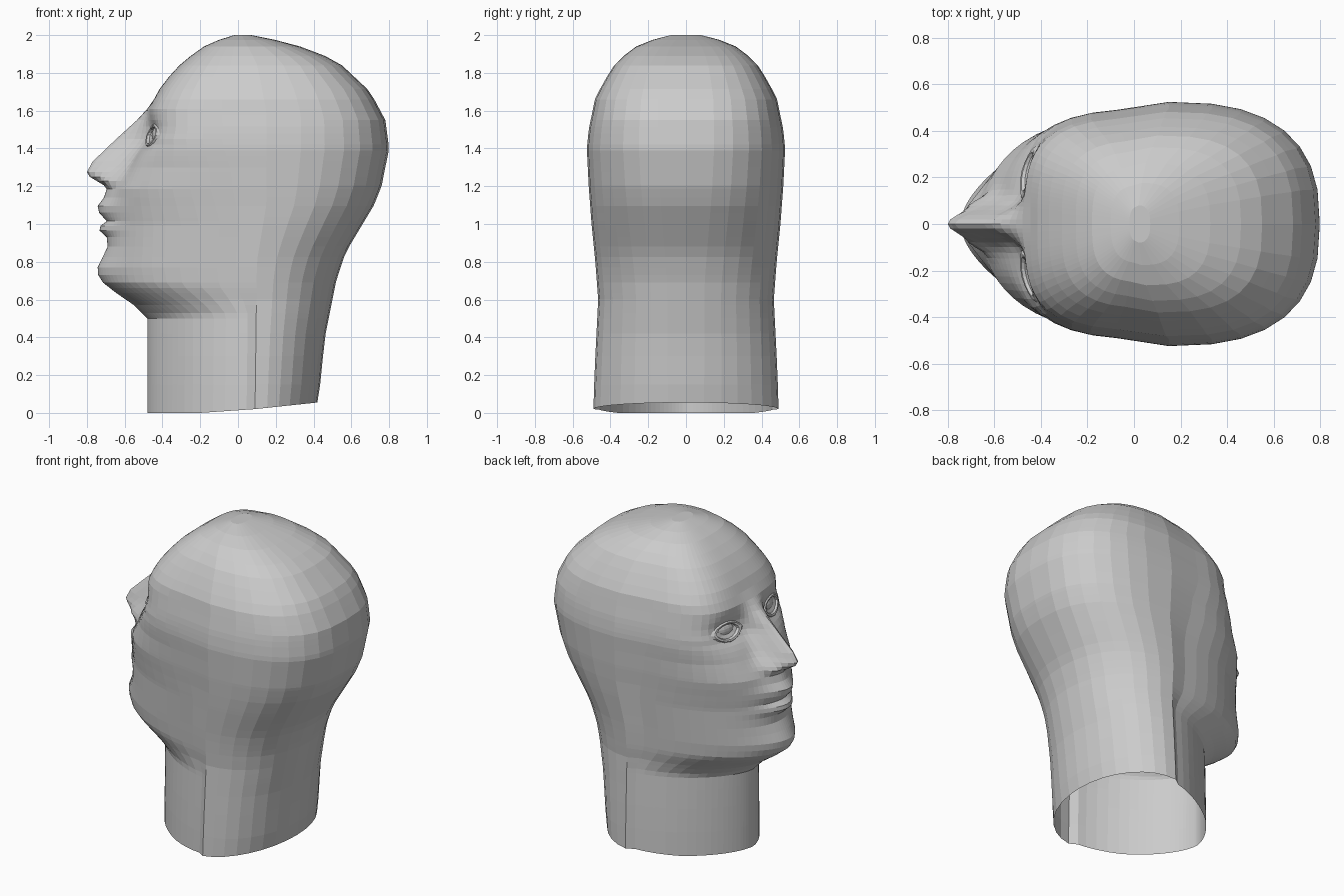
import bpy, bmesh, math

if "Cube" in bpy.data.objects:
    bpy.data.objects.remove(bpy.data.objects["Cube"])

def lerp(table, v):
    """Piecewise linear lookup in a list of (position, value)."""
    if v <= table[0][0]:
        return table[0][1]
    for (a, p), (b, q) in zip(table, table[1:]):
        if v <= b:
            return p + (q - p) * (v - a) / (b - a)
    return table[-1][1]

# Profiles by height: midline face outline, face without nose and lips, back, half width
OUTLINE = [(0, -.48), (.5, -.48), (.57, -.55), (.635, -.645), (.69, -.715), (.73, -.74), (.77, -.743),
           (.88, -.69), (.93, -.695), (.965, -.733), (.99, -.728), (1.015, -.695), (1.06, -.735),
           (1.095, -.743), (1.14, -.71), (1.185, -.695), (1.205, -.71), (1.25, -.785), (1.275, -.80),
           (1.33, -.77), (1.45, -.645), (1.55, -.535), (1.61, -.48), (1.66, -.445), (1.715, -.415),
           (1.78, -.365), (1.84, -.31), (1.89, -.25), (1.94, -.18), (1.975, -.10), (2, -.02)]
FACE = [(0, -.48), (.5, -.48), (.56, -.53), (.63, -.62), (.69, -.69), (.77, -.70), (1.0, -.675),
        (1.18, -.65), (1.3, -.58), (1.42, -.505), (1.5, -.475), (1.61, -.47), (1.66, -.445), (1.715, -.415),
        (1.78, -.365), (1.84, -.31), (1.89, -.25), (1.94, -.18), (1.975, -.10), (2, -.02)]
BACK = [(0, .42), (.4, .46), (.7, .52), (.85, .57), (1.0, .66), (1.1, .72), (1.2, .76), (1.4, .80),
        (1.55, .78), (1.7, .70), (1.85, .54), (1.92, .40), (1.97, .22), (2, .07)]
WIDTH = [(0, .49), (.2, .485), (.6, .465), (.8, .48), (1.0, .50), (1.2, .515), (1.4, .525), (1.5, .515),
         (1.67, .48), (1.83, .39), (1.9, .32), (1.96, .235), (2, .08)]
CENTRE = [(0, .09), (.8, .10), (1.1, .15), (1.6, .15), (1.85, .10), (2, .02)]
SQUARE_FRONT = [(0, 1.62), (.53, 1.62), (.66, 1.95), (1.0, 2.1), (1.3, 2.7), (1.45, 3.4), (1.65, 3.5),
                (1.85, 3.2), (1.95, 3.0), (2, 2.5)]
SQUARE_BACK = [(0, 2.0), (.7, 2.1), (1.2, 2.5), (1.85, 2.8), (1.97, 2.8), (2, 2.5)]
SPREAD = [(.6, .2), (.85, .17), (.93, .13), (1.1, .13), (1.18, .10), (1.23, .095), (1.32, .07),
          (1.45, .06), (1.6, .09)]
EYE_Y, EYE_Z = .225, 1.47
FRONT_SCALE = .945    # the face half is narrower than the back half, leaving a ridge at the ears

def face_x(y, z):
    """Front surface of the head, including nose, lips, chin and eye sockets."""
    n, c, w = lerp(SQUARE_FRONT, z), lerp(CENTRE, z), lerp(WIDTH, z) * FRONT_SCALE
    base = lerp(FACE, z)
    t = min(abs(y) / w, 1)
    x = c - (c - base) * (1 - t ** n) ** (1 / n)
    x += (lerp(OUTLINE, z) - base) * math.exp(-(y / lerp(SPREAD, z)) ** 2)
    x += .035 * math.exp(-((abs(y) - EYE_Y) / .10) ** 2 - ((z - EYE_Z) / .065) ** 2)
    # nostril wings
    x -= .03 * math.exp(-((abs(y) - .085) / .03) ** 2 - ((z - 1.225) / .03) ** 2)
    return x

def add_object(name, bm):
    bmesh.ops.recalc_face_normals(bm, faces=bm.faces)
    mesh = bpy.data.meshes.new(name)
    bm.to_mesh(mesh)
    bm.free()
    obj = bpy.data.objects.new(name, mesh)
    bpy.context.collection.objects.link(obj)
    return obj

# Head and neck: one loft of horizontal rings, open at the bottom
FRONT_T = [0, .04, .08, .12, .16, .2, .25, .3, .35, .4, .46, .52, .58, .65, .72, .79, .86, .92, .965, .99]
heights = [0, .15, .3, .42, .5, .53, .57, .60, .635, .66, .69, .73, .77, .825, .88, .93, .965, .99, 1.015,
           1.035, 1.06, 1.095, 1.14, 1.185, 1.205, 1.228, 1.25, 1.275, 1.30, 1.33, 1.36, 1.39, 1.42, 1.45,
           1.48, 1.515, 1.55, 1.58, 1.61, 1.66, 1.715, 1.78, 1.84, 1.89, 1.94, 1.975, 2]
bm = bmesh.new()
rings = []
for z in heights:
    w, c, back, n = lerp(WIDTH, z), lerp(CENTRE, z), lerp(BACK, z), lerp(SQUARE_BACK, z)
    half = [(face_x(t * w * FRONT_SCALE, z), t * w * FRONT_SCALE) for t in FRONT_T]
    for k in range(9):
        a = math.pi / 2 * k / 8
        half.append((c + (back - c) * math.sin(a) ** (2 / n), w * max(math.cos(a), 0) ** (2 / n)))
    half[-1] = (back, 0)
    loop = half + [(x, -y) for x, y in half[-2:0:-1]]
    ring = []
    for x, y in loop:
        lift = lerp([(-.2, 0), (.09, .02), (.42, .055)], x) if z == 0 else 0
        ring.append(bm.verts.new((x, y, z + lift)))
    rings.append(ring)
for low, high in zip(rings, rings[1:]):
    for i in range(len(low)):
        j = (i + 1) % len(low)
        bm.faces.new((low[i], low[j], high[j], high[i]))
bm.faces.new(rings[-1])
add_object("head", bm)

# Eyes: a flattened ball and an almond rim of eyelids on each side
for side, label in ((1, "left"), (-1, "right")):
    bm = bmesh.new()
    bmesh.ops.create_uvsphere(bm, u_segments=14, v_segments=10, radius=1)
    for v in bm.verts:
        y = EYE_Y + v.co.y * .085
        v.co = (face_x(EYE_Y, EYE_Z) + .025 + (y - EYE_Y) * .25 + v.co.x * .04,
                side * y, EYE_Z + v.co.z * .05)
    add_object(label + "_eyeball", bm)

    bm = bmesh.new()
    lids = []
    for scale, push in ((.85, .008), (1, -.012), (1.2, -.010), (1.5, .012)):
        ring = []
        for k in range(16):
            a = math.tau * k / 16
            y = EYE_Y + .085 * scale * math.cos(a)
            z = EYE_Z + .045 * scale * math.sin(a) * abs(math.sin(a)) ** .3
            ring.append(bm.verts.new((face_x(y, z) + push, side * y, z)))
        lids.append(ring)
    for inner, outer in zip(lids, lids[1:]):
        for i in range(16):
            j = (i + 1) % 16
            bm.faces.new((inner[i], inner[j], outer[j], outer[i]))
    add_object(label + "_eyelids", bm)
